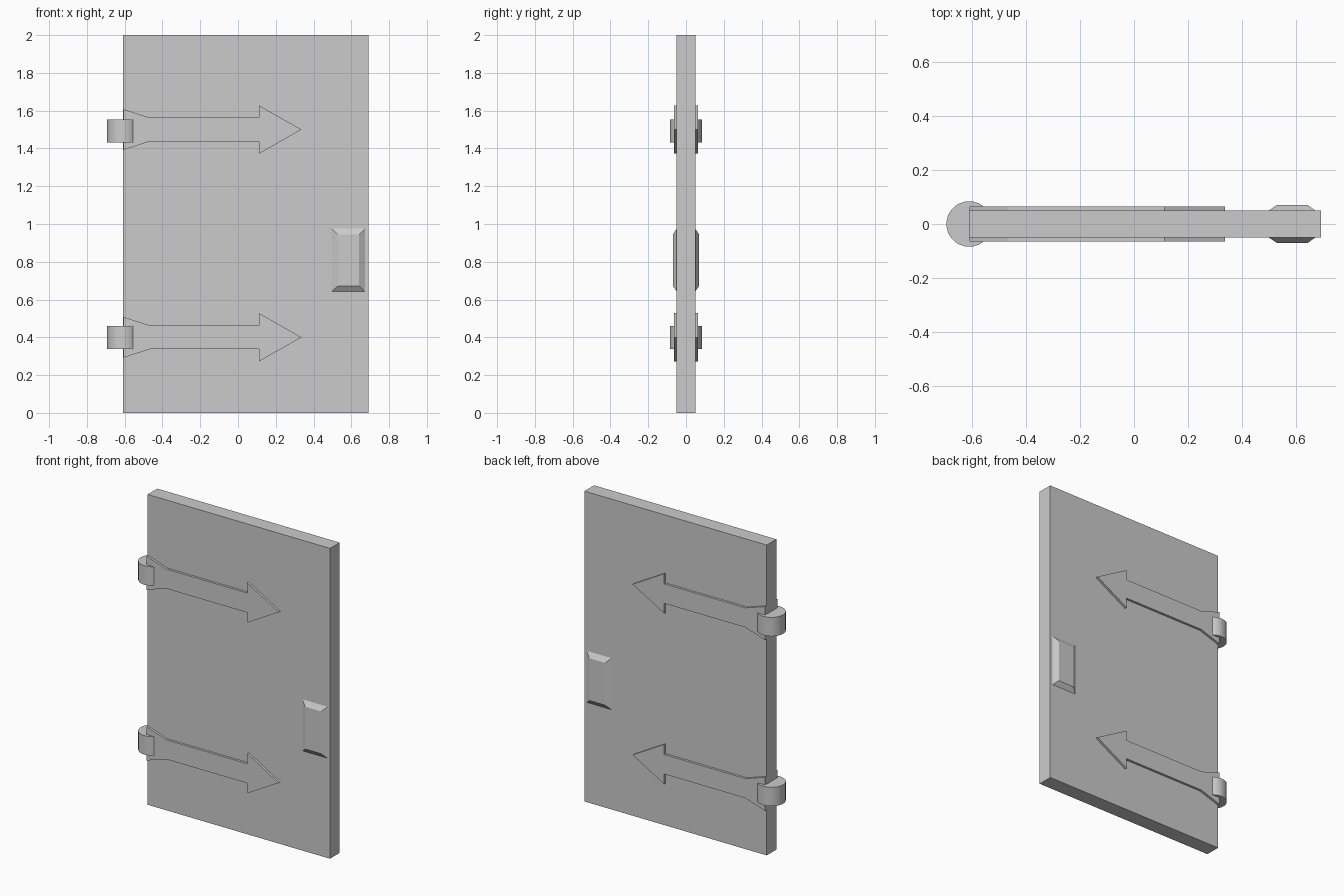
import bpy, bmesh

if "Cube" in bpy.data.objects:
    bpy.data.objects.remove(bpy.data.objects["Cube"])


def make_object(name, verts, faces):
    mesh = bpy.data.meshes.new(name)
    mesh.from_pydata(verts, [], faces)
    bm = bmesh.new()
    bm.from_mesh(mesh)
    bmesh.ops.recalc_face_normals(bm, faces=bm.faces)
    bm.to_mesh(mesh)
    bm.free()
    obj = bpy.data.objects.new(name, mesh)
    bpy.context.collection.objects.link(obj)
    return obj


def loft(name, outline_a, y_a, outline_b, y_b):
    """Solid between two xz outlines lying at two depths."""
    n = len(outline_a)
    verts = [(x, y_a, z) for x, z in outline_a] + [(x, y_b, z) for x, z in outline_b]
    faces = [tuple(range(n)), tuple(range(n, 2 * n))]
    faces += [(i, (i + 1) % n, n + (i + 1) % n, n + i) for i in range(n)]
    return make_object(name, verts, faces)


def rect(x0, x1, z0, z1):
    return [(x0, z0), (x1, z0), (x1, z1), (x0, z1)]


# Door slab
slab = rect(-0.61, 0.69, 0, 2)
loft("door_panel", slab, -0.049, slab, 0.049)

# Half outline of the arrow-shaped strap, mirrored about its centre line
half = [(-0.607, 0.108), (-0.468, 0.063), (0.111, 0.063), (0.111, 0.128)]
arrow = half + [(0.336, 0)] + [(x, -z) for x, z in reversed(half)]

for level, zc, barrel_z in (("lower", 0.40, 0.398), ("upper", 1.50, 1.493)):
    # Hinge barrel on the door edge
    bpy.ops.mesh.primitive_cylinder_add(vertices=32, radius=0.084, depth=0.122,
                                        location=(-0.609, 0, barrel_z))
    bpy.context.object.name = level + "_hinge_barrel"
    bpy.ops.object.shade_smooth_by_angle()
    # Hinge straps on both faces
    for side, s in (("front", -1), ("back", 1)):
        pts = [(x, zc + z) for x, z in arrow]
        loft(f"{level}_{side}_hinge_strap", pts, s * 0.047, pts, s * 0.064)

# Bevelled handle plates on both faces
for side, s in (("front", -1), ("back", 1)):
    loft(side + "_handle_plate", rect(0.496, 0.672, 0.643, 0.975), s * 0.049,
         rect(0.528, 0.641, 0.672, 0.944), s * 0.07)
